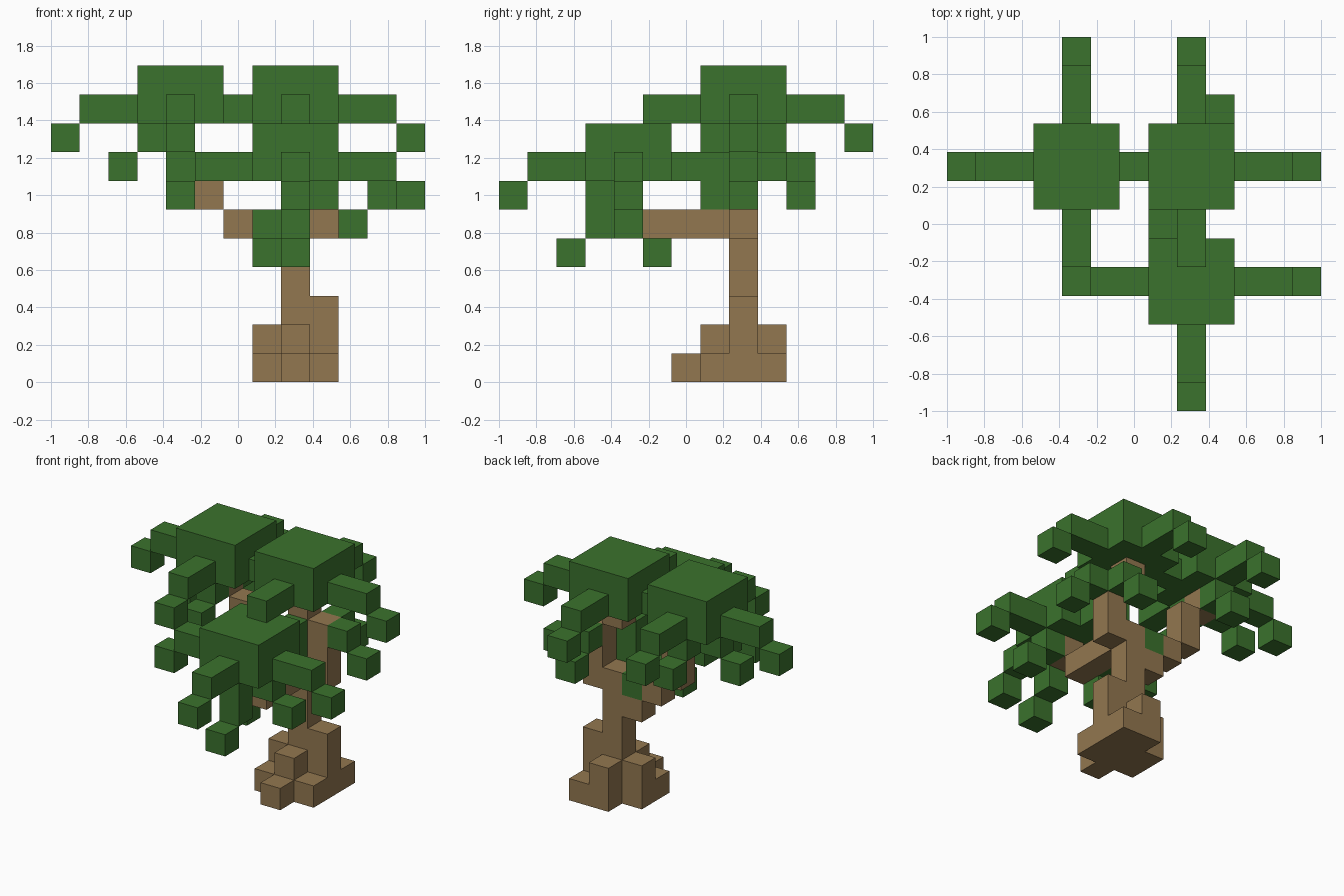
import bpy, bmesh
from mathutils import Vector

old = bpy.data.objects.get("Cube")
if old:
    bpy.data.objects.remove(old, do_unlink=True)

U = 2 / 13  # edge of one block
AXES = [Vector(a) for a in ((1, 0, 0), (0, 1, 0), (0, 0, 1))]


def material(name, rgb):
    m = bpy.data.materials.new(name)
    m.use_nodes = True
    m.diffuse_color = (*rgb, 1)
    m.node_tree.nodes["Principled BSDF"].inputs["Base Color"].default_value = (*rgb, 1)
    return m


bark = material("bark brown", (0.29, 0.185, 0.08))
leaf = material("leaf green", (0.043, 0.168, 0.026))


def box(x, y, z, x2=None, y2=None, z2=None):
    """Block cells from one corner cell to the other, both included."""
    x2, y2, z2 = (a if b is None else b for a, b in ((x, x2), (y, y2), (z, z2)))
    return {(i, j, k) for i in range(min(x, x2), max(x, x2) + 1)
            for j in range(min(y, y2), max(y, y2) + 1)
            for k in range(min(z, z2), max(z, z2) + 1)}


def canopy(x, y, z, directions, droops):
    """Slab of leaves, long arms with a lower tip, and short hanging sprigs."""
    cells = box(x - 1, y - 1, z, x + 1, y + 1, z + 1)
    for dx, dy in directions:
        cells |= box(x + 2 * dx, y + 2 * dy, z, x + 3 * dx, y + 3 * dy, z)
        cells |= box(x + 4 * dx, y + 4 * dy, z - 1)
    for dx, dy in droops:
        cells |= box(x + dx, y + dy, z - 1) | box(x + 2 * dx, y + 2 * dy, z - 2)
    return cells


LEFT, RIGHT, FRONT, BACK = (-1, 0), (1, 0), (0, -1), (0, 1)
parts = {}

# Trunk with stepped roots
parts["trunk"] = (bark, box(8, 8, 0, z2=5))
parts["roots"] = (bark, box(9, 7, 0, 9, 9, 0) | box(8, 6, 0, 8, 7, 0) | box(7, 7, 0)
                  | box(8, 7, 1) | box(7, 8, 0, z2=1) | box(8, 9, 0, z2=1)
                  | box(9, 8, 0, z2=2))

# Branches, one to each canopy
parts["left_branch"] = (bark, box(9, 8, 5, z2=7) | box(8, 8, 8))
parts["right_branch"] = (bark, box(7, 8, 4) | box(6, 8, 5) | box(5, 8, 6, z2=7) | box(4, 8, 8))
parts["front_branch"] = (bark, box(8, 5, 5, 8, 7, 5) | box(8, 4, 6))

# Canopies
parts["right_canopy"] = (leaf, canopy(4, 8, 9, [LEFT, FRONT, BACK], [LEFT, FRONT, BACK])
                         | box(6, 8, 9))
parts["left_canopy"] = (leaf, canopy(8, 8, 9, [RIGHT, FRONT, BACK], []))
parts["front_canopy"] = (leaf, canopy(8, 4, 7, [LEFT, RIGHT, FRONT], [RIGHT])
                         | box(8, 6, 7, 8, 7, 7) | box(8, 7, 6)
                         | box(8, 3, 5, z2=6) | box(8, 2, 4))

# Small sprigs growing from the branches
parts["left_sprig"] = (leaf, box(10, 8, 7) | box(11, 8, 6))
parts["back_sprig"] = (leaf, box(9, 9, 7) | box(9, 10, 6))
parts["inner_sprig"] = (leaf, box(7, 6, 5, 7, 8, 5) | box(7, 5, 4))

# Each cell belongs to the first part that claims it
taken = set()
for name, (mat, cells) in parts.items():
    cells -= taken
    taken |= cells


def build(name, mat, cells):
    """Mesh only the faces that are not covered by another block."""
    bm = bmesh.new()
    for c in sorted(cells):
        center = Vector(c) + Vector((0.5, 0.5, 0.5))
        for a in range(3):
            for s in (-1, 1):
                n = AXES[a] * s
                if tuple(int(v) for v in Vector(c) + n) in taken:
                    continue
                u, v = AXES[(a + 1) % 3], AXES[(a + 2) % 3] * s
                corners = (-u - v, u - v, u + v, v - u)
                bm.faces.new([bm.verts.new((center + (n + q) / 2) * U - Vector((1, 1, 0)))
                              for q in corners])
    bmesh.ops.remove_doubles(bm, verts=bm.verts, dist=U / 100)
    bmesh.ops.dissolve_limit(bm, angle_limit=0.01, verts=bm.verts, edges=bm.edges)
    mesh = bpy.data.meshes.new(name)
    bm.to_mesh(mesh)
    bm.free()
    mesh.materials.append(mat)
    bpy.context.scene.collection.objects.link(bpy.data.objects.new(name, mesh))


for name, (mat, cells) in parts.items():
    build(name, mat, cells)
